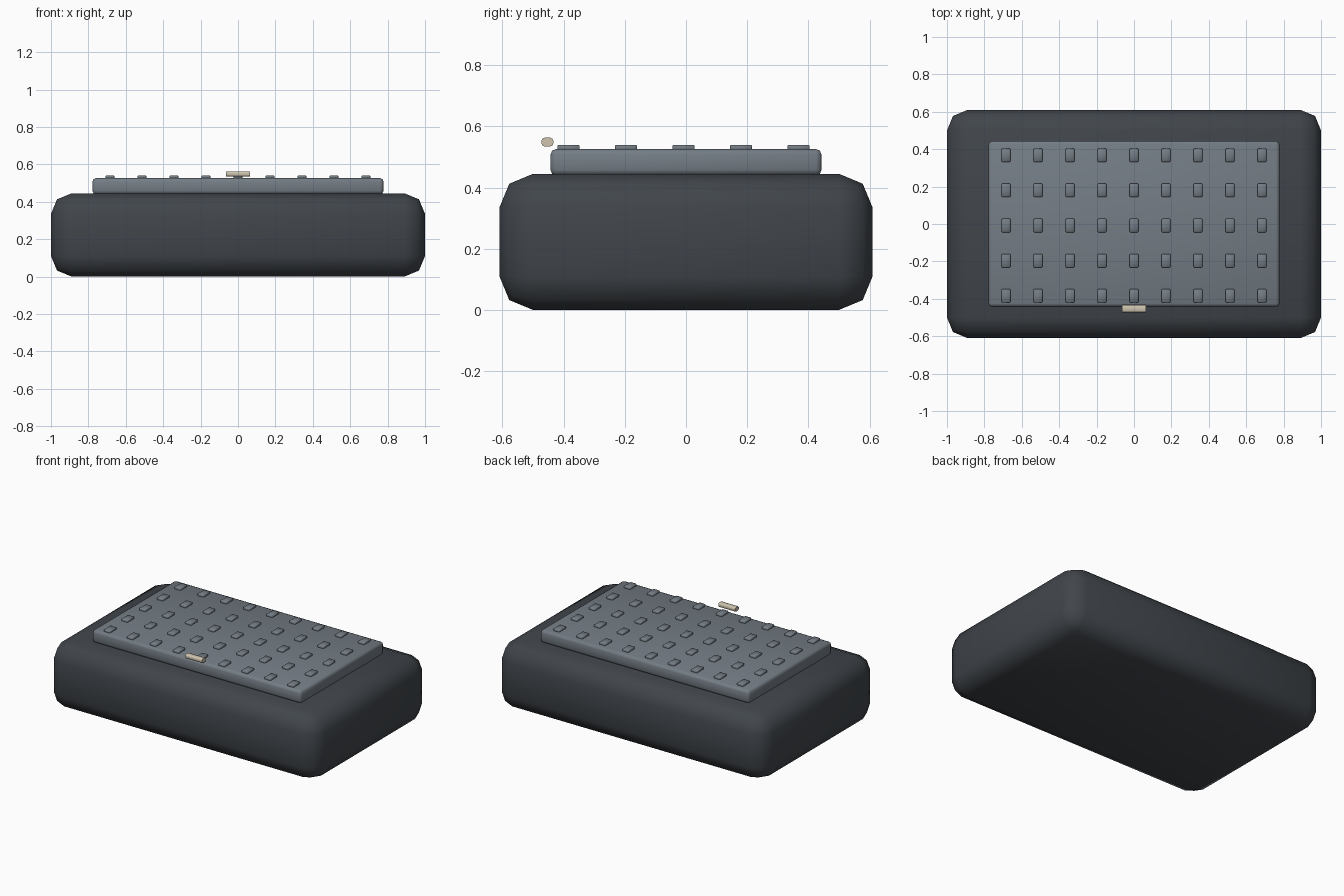
import bpy
import bmesh

default = bpy.data.objects.get("Cube")
if default:
    bpy.data.objects.remove(default, do_unlink=True)


def make_material(name, rgb):
    mat = bpy.data.materials.new(name)
    mat.use_nodes = True
    colour = (*rgb, 1.0)
    mat.diffuse_color = colour
    mat.node_tree.nodes["Principled BSDF"].inputs["Base Color"].default_value = colour
    return mat


charcoal = make_material("charcoal", (0.052, 0.06, 0.07))
slate = make_material("slate_grey", (0.175, 0.205, 0.235))
cream = make_material("cream", (0.62, 0.55, 0.43))


def block(name, size, centre, mat, bevel, segments=2, lengthwise=False):
    """Bevelled box; lengthwise rounds only the edges running along x."""
    bm = bmesh.new()
    bmesh.ops.create_cube(bm, size=1)
    bmesh.ops.scale(bm, vec=size, verts=bm.verts)
    edges = [e for e in bm.edges
             if not lengthwise or abs(e.verts[0].co.x - e.verts[1].co.x) > size[0] / 2]
    bmesh.ops.bevel(bm, geom=edges, offset=bevel, segments=segments,
                    profile=0.5, affect='EDGES', clamp_overlap=True)
    for face in bm.faces:
        face.smooth = True
    if lengthwise:
        for edge in bm.edges:
            edge.smooth = edge.calc_face_angle() < 1
    mesh = bpy.data.meshes.new(name)
    bm.to_mesh(mesh)
    bm.free()
    mesh.materials.append(mat)
    obj = bpy.data.objects.new(name, mesh)
    obj.location = centre
    bpy.context.collection.objects.link(obj)
    return obj


# Rounded body and raised top plate
block("body", (2, 1.22, 0.445), (0, 0, 0.2225), charcoal, 0.11)
block("top_plate", (1.556, 0.886, 0.086), (0, 0, 0.483), slate, 0.018)

# Grid of small raised studs
COLUMNS, ROWS = 9, 5
for row in range(ROWS):
    for col in range(COLUMNS):
        x = (col - (COLUMNS - 1) / 2) * 0.171
        y = (row - (ROWS - 1) / 2) * 0.188 - 0.008
        block(f"stud_{row + 1}_{col + 1}", (0.047, 0.073, 0.02),
              (x, y, 0.53), slate, 0.004, 1)

# Small clasp bar at the front edge
block("clasp", (0.126, 0.038, 0.028), (0, -0.453, 0.549), cream, 0.009, 2, True)
